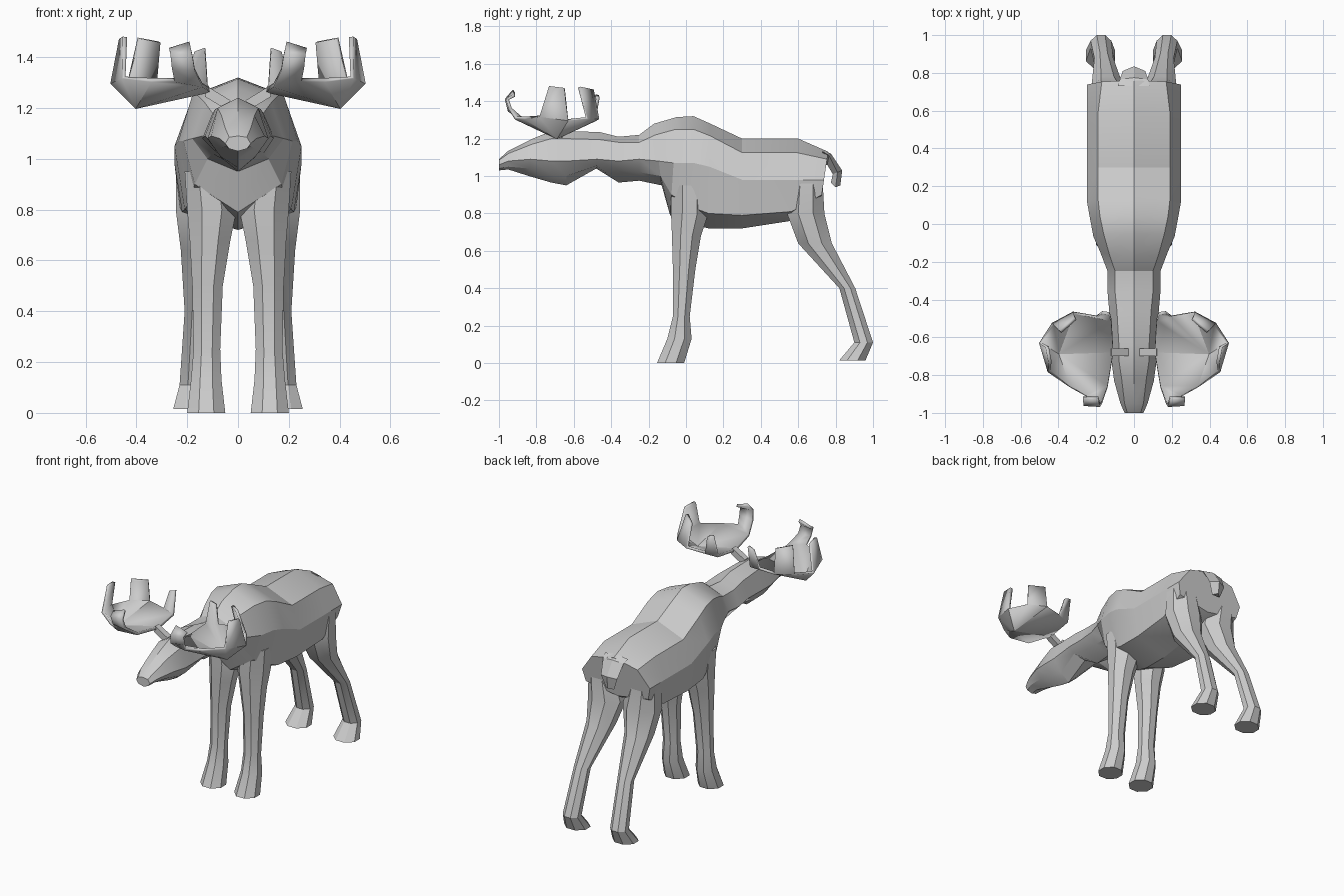
import bpy, bmesh, math


def make(name, verts, faces, mirror=False, thickness=0.0, angle=25):
    bm = bmesh.new()
    vs = [bm.verts.new(v) for v in verts]
    for f in faces:
        bm.faces.new([vs[i] for i in f])
    bmesh.ops.recalc_face_normals(bm, faces=bm.faces)
    mesh = bpy.data.meshes.new(name)
    bm.to_mesh(mesh)
    bm.free()
    ob = bpy.data.objects.new(name, mesh)
    bpy.context.collection.objects.link(ob)
    if thickness:
        mod = ob.modifiers.new("thickness", 'SOLIDIFY')
        mod.thickness = thickness
        mod.offset = 0
    if mirror:
        mod = ob.modifiers.new("mirror", 'MIRROR')
        mod.use_mirror_merge = False
    bpy.ops.object.select_all(action='DESELECT')
    ob.select_set(True)
    bpy.context.view_layer.objects.active = ob
    bpy.ops.object.shade_smooth_by_angle(angle=math.radians(angle))
    return ob


def loft(name, rings, **kw):
    n = len(rings[0])
    verts = [p for r in rings for p in r]
    faces = [(k * n + i, k * n + (i + 1) % n, (k + 1) * n + (i + 1) % n, (k + 1) * n + i)
             for k in range(len(rings) - 1) for i in range(n)]
    faces += [tuple(range(n)), tuple(range(len(verts) - n, len(verts)))]
    return make(name, verts, faces, **kw)


# Body, neck and head: mirrored half sections along y
def body_ring(yt, yb, zs, ws):
    def y(z):
        return yb + (yt - yb) * (z - zs[-1]) / (zs[0] - zs[-1])
    half = list(zip((0,) + ws + (0,), zs))
    pts = half + [(-x, z) for x, z in half[-2:0:-1]]
    return [(x, y(z), z) for x, z in pts]


head_neck = [
    (-1.0, -1.0, (1.09, 1.085, 1.06, 1.04, 1.03), (.035, .05, .035)),
    (-.95, -.95, (1.135, 1.12, 1.08, 1.05, 1.035), (.05, .072, .05)),
    (-.82, -.84, (1.20, 1.17, 1.09, 1.04, 1.0), (.065, .105, .065)),
    (-.72, -.72, (1.24, 1.20, 1.08, 1.01, .965), (.08, .12, .07)),
    (-.64, -.64, (1.24, 1.20, 1.08, 1.0, .95), (.08, .12, .06)),
    (-.46, -.48, (1.235, 1.195, 1.09, 1.055, 1.04), (.09, .13, .09)),
    (-.36, -.36, (1.21, 1.18, 1.08, 1.03, .965), (.10, .14, .09)),
    (-.25, -.25, (1.22, 1.18, 1.09, 1.02, .975), (.10, .14, .10)),
]
torso = [
    (-.17, -.13, (1.28, 1.22, 1.08, 1.0, .95), (.13, .18, .12)),
    (-.05, -.085, (1.315, 1.25, 1.07, .90, .79), (.16, .215, .17)),
    (.04, .04, (1.32, 1.25, 1.07, .83, .74), (.18, .235, .19)),
    (.13, .12, (1.28, 1.215, 1.05, .80, .72), (.19, .25, .21)),
    (.30, .30, (1.20, 1.125, .98, .79, .72), (.19, .25, .22)),
    (.60, .56, (1.20, 1.125, .98, .81, .76), (.19, .25, .23)),
    (.76, .72, (1.13, 1.09, .98, .90, .86), (.17, .25, .23)),
]
loft("body", [body_ring(*s) for s in head_neck + torso])


# Legs: chamfered rectangular sections stacked in z
def leg_ring(z, y0, y1, x0, x1, c=.3):
    cx, cy, hx, hy = (x0 + x1) / 2, (y0 + y1) / 2, (x1 - x0) / 2, (y1 - y0) / 2
    k = 1 - 2 * c
    pts = [(1, k), (k, 1), (-k, 1), (-1, k), (-1, -k), (-k, -1), (k, -1), (1, -k)]
    return [(cx + hx * u, cy + hy * v, z) for u, v in pts]


front = [(.95, -.08, .12, .03, .21), (.80, -.08, .12, .005, .20),
         (.68, -.075, .08, .03, .19), (.50, -.07, .05, .06, .18),
         (.25, -.07, .02, .07, .175), (.13, -.10, .03, .065, .185),
         (.0, -.155, -.01, .05, .20)]
hind = [(.98, .56, .73, .06, .245), (.80, .54, .74, .01, .245),
        (.64, .60, .78, .055, .225), (.40, .82, .905, .11, .21),
        (.11, .90, 1.0, .12, .23), (.015, .82, .96, .10, .255)]
loft("front_legs", [leg_ring(*s) for s in front], mirror=True)
loft("hind_legs", [leg_ring(*s) for s in hind], mirror=True)

# Tail: short flap bending down
tail = [(.73, 1.14, .73, 1.05, .085), (.775, 1.12, .755, 1.06, .075),
        (.835, 1.03, .785, 1.01, .06), (.825, .95, .775, .965, .03)]
loft("tail", [[(-w, (yo + yi) / 2, zo - .01), (0, yo, zo), (w, (yo + yi) / 2, zo - .01), (0, yi, zi)]
              for yo, zo, yi, zi, w in tail])

# Antler stems
loft("antler_stems", [[(x, -.70, z - .02), (x, -.66, z - .02), (x - .01, -.66, z + .02), (x - .01, -.70, z + .02)]
                      for x, z in ((.04, 1.21), (.13, 1.265))], mirror=True)

# Antler palms: folded dish with upright prongs
pts = [
    (.11, -.68, 1.27), (.40, -.69, 1.205),                       # crease
    (.14, -.86, 1.29), (.25, -.91, 1.31), (.34, -.86, 1.31),     # front rim
    (.12, -.51, 1.29), (.20, -.49, 1.30), (.32, -.47, 1.31),     # back rim
    (.43, -.53, 1.31), (.495, -.63, 1.30), (.45, -.78, 1.32),    # outer rim
    (.46, -.65, 1.47), (.445, -.73, 1.48),                       # outer prong
    (.31, -.50, 1.46), (.39, -.57, 1.475),                       # rear prong
    (.17, -.47, 1.42), (.13, -.475, 1.435),                      # inner prong
    (.17, -.945, 1.35), (.26, -.94, 1.36),                       # front curl
    (.18, -.96, 1.41), (.265, -.955, 1.41),
    (.19, -.92, 1.455), (.27, -.92, 1.43),
]
faces = [(0, 1, 4, 3, 2), (1, 10, 4), (1, 9, 10), (0, 5, 6, 7, 1), (1, 7, 8), (1, 8, 9),
         (10, 9, 11, 12), (8, 7, 13, 14), (6, 5, 16, 15),
         (2, 3, 18, 17), (17, 18, 20, 19), (19, 20, 22, 21)]
make("antlers", pts, faces, mirror=True, thickness=.018)
